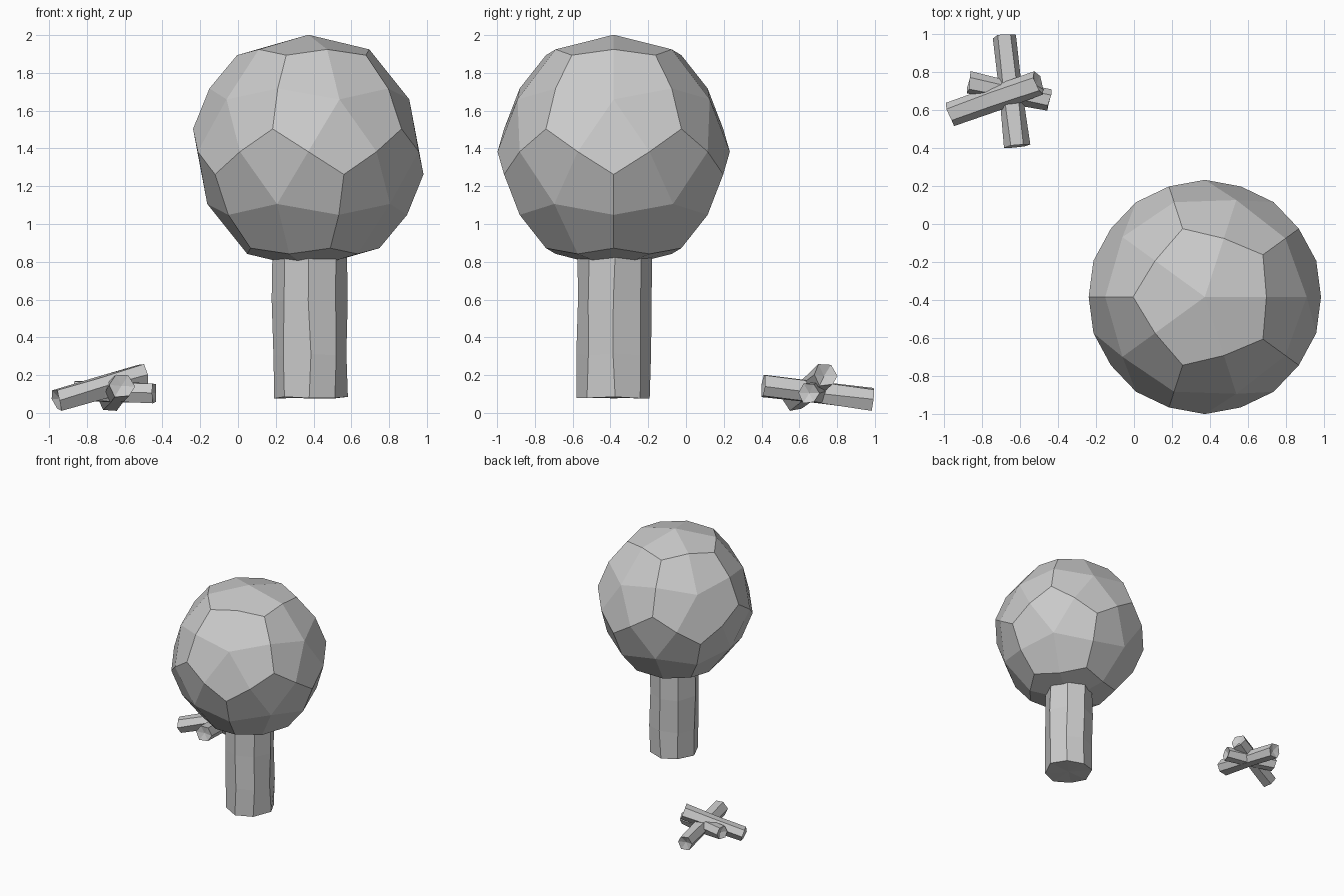
import bpy, bmesh, math, random
from mathutils import Vector

if "Cube" in bpy.data.objects:
    bpy.data.objects.remove(bpy.data.objects["Cube"])

random.seed(4)


def finish(name, bm):
    bmesh.ops.recalc_face_normals(bm, faces=bm.faces)
    me = bpy.data.meshes.new(name)
    bm.to_mesh(me)
    bm.free()
    ob = bpy.data.objects.new(name, me)
    bpy.context.collection.objects.link(ob)
    return ob


def jitter(a):
    return Vector([random.uniform(-a, a) for _ in range(3)])


def prism(name, start, end, radius, sides, cuts, wobble, dent=0.0):
    """Faceted, slightly irregular log between two points."""
    a, b = Vector(start), Vector(end)
    axis = (b - a).normalized()
    rot = axis.to_track_quat('Z', 'Y')
    bm = bmesh.new()
    rings = []
    for t in cuts:
        ring = []
        for i in range(sides):
            ang = 2 * math.pi * i / sides
            p = a.lerp(b, t) + rot @ Vector((radius * math.cos(ang), radius * math.sin(ang), 0))
            ring.append(bm.verts.new(p + jitter(wobble)))
        rings.append(ring)
    for r0, r1 in zip(rings, rings[1:]):
        for i in range(sides):
            j = (i + 1) % sides
            bm.faces.new((r0[i], r0[j], r1[j], r1[i]))
    # end caps, dented inwards at the middle
    for ring, mid in ((rings[0], a + axis * dent), (rings[-1], b - axis * dent)):
        c = bm.verts.new(mid)
        for i in range(sides):
            bm.faces.new((ring[i], ring[(i + 1) % sides], c))
    return finish(name, bm)


# foliage: icosahedron split into kite-shaped facets
def foliage(center, r_point, r_edge, r_face, z_scale):
    ico = bmesh.new()
    bmesh.ops.create_icosphere(ico, subdivisions=1, radius=1)
    bm = bmesh.new()

    def put(co, r):
        p = co.normalized() * r
        return bm.verts.new(Vector(center) + Vector((p.x, p.y, p.z * z_scale)))

    points = {v: put(v.co, r_point) for v in ico.verts}
    mids = {e: put(e.verts[0].co + e.verts[1].co, r_edge) for e in ico.edges}
    for f in ico.faces:
        c = put(f.calc_center_median(), r_face)
        for lp in f.loops:
            bm.faces.new((points[lp.vert], mids[lp.edge], c, mids[lp.link_loop_prev.edge]))
    ico.free()
    return finish("foliage", bm)


foliage((0.372, -0.383, 1.383), 0.598, 0.615, 0.621, 1.035)

# trunk
prism("trunk", (0.381, -0.38, 0.08), (0.378, -0.38, 0.9), 0.194, 8, (0, 0.28, 0.63, 1), 0.008)

# pile of crossed logs
logs = [
    ("top_log", (-0.96, 0.58, 0.07), (-0.50, 0.737, 0.20), 0.064),
    ("long_log", (-0.615, 0.405, 0.145), (-0.68, 0.985, 0.072), 0.066),
    ("low_log", (-0.865, 0.74, 0.118), (-0.445, 0.648, 0.105), 0.06),
]
for name, a, b, r in logs:
    prism(name, a, b, r, 6, (0, 0.5, 1), 0.006, 0.02)
